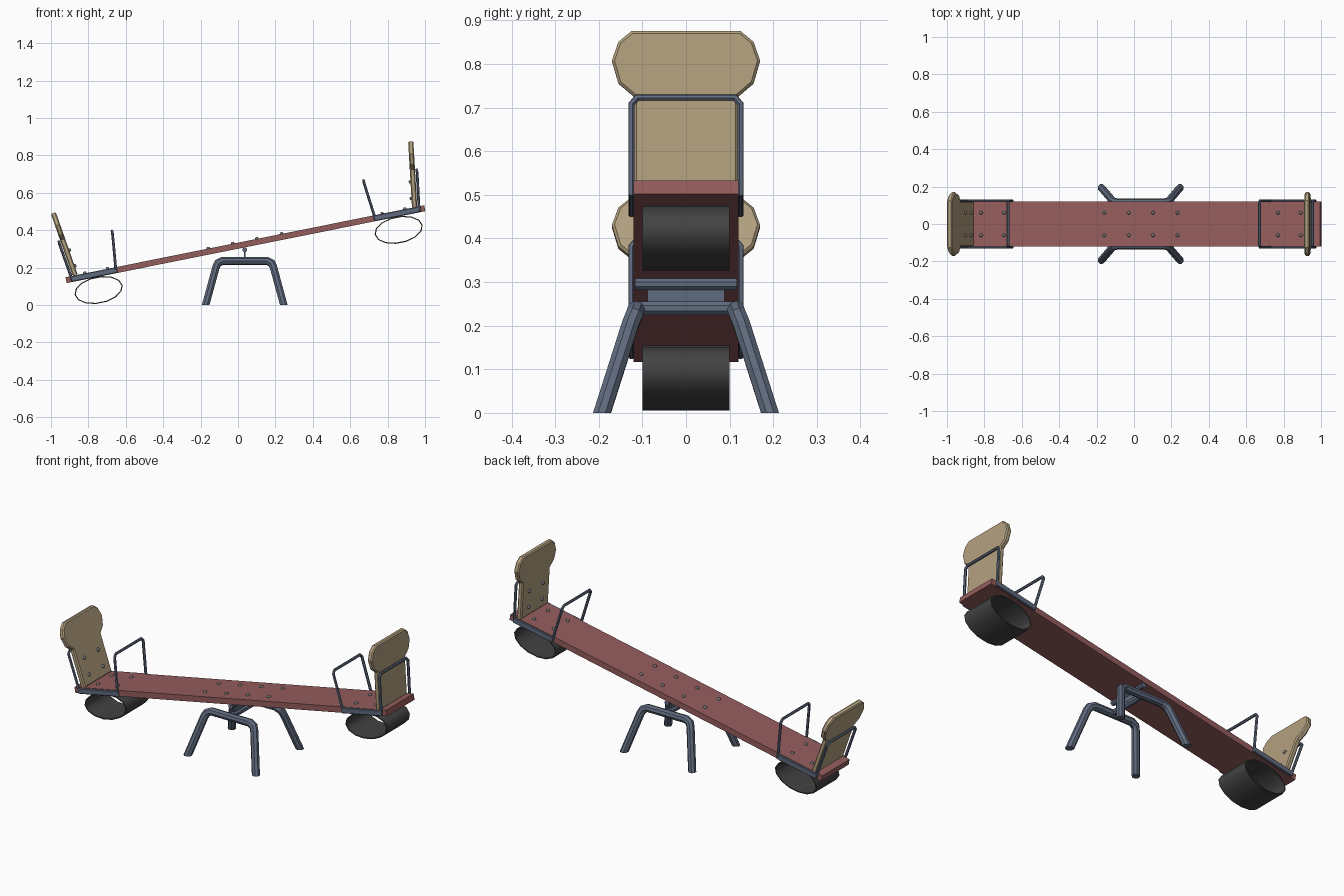
import bpy, bmesh, math
from mathutils import Matrix, Vector

if "Cube" in bpy.data.objects:
    bpy.data.objects.remove(bpy.data.objects["Cube"])


def material(name, rgb):
    m = bpy.data.materials.new(name)
    m.diffuse_color = (*rgb, 1)
    m.use_nodes = True
    m.node_tree.nodes["Principled BSDF"].inputs["Base Color"].default_value = m.diffuse_color
    return m


RED = material("faded red", (0.30, 0.11, 0.11))
TAN = material("tan", (0.45, 0.355, 0.215))
BLUE = material("slate blue", (0.118, 0.147, 0.212))
RUBBER = material("dark rubber", (0.055, 0.055, 0.055))
STEEL = material("bolt grey", (0.17, 0.185, 0.19))

# Everything on the plank is built level, then tilted about the pivot
TILT = Matrix.Translation((0.04, 0, 0.325)) @ Matrix.Rotation(-math.atan2(0.385, 1.92), 4, 'Y')
LEVEL = Matrix.Identity(4)
LEAN = math.radians(8)


def finish(bm, name, mat, matrix=LEVEL, smooth_angle=None):
    bm.transform(matrix)
    bmesh.ops.recalc_face_normals(bm, faces=bm.faces)
    if smooth_angle:
        for f in bm.faces:
            f.smooth = True
        for e in bm.edges:
            e.smooth = e.calc_face_angle(0) < math.radians(smooth_angle)
    me = bpy.data.meshes.new(name)
    bm.to_mesh(me)
    bm.free()
    me.materials.append(mat)
    ob = bpy.data.objects.new(name, me)
    bpy.context.collection.objects.link(ob)
    return ob


def box(name, center, size, mat, matrix=LEVEL, bevel=0):
    bm = bmesh.new()
    bmesh.ops.create_cube(bm, size=1)
    bm.transform(Matrix.Translation(center) @ Matrix.Diagonal((*size, 1)))
    if bevel:
        bmesh.ops.bevel(bm, geom=bm.edges[:], offset=bevel, segments=1, affect='EDGES')
    return finish(bm, name, mat, matrix)


def tube(name, points, radius, mat, matrix=LEVEL, sides=8, cut_ground=False):
    """Sweep a polygon along a path with mitred corners."""
    pts = [Vector(p) for p in points]
    bm = bmesh.new()
    d0 = (pts[1] - pts[0]).normalized()
    a = d0.orthogonal().normalized()
    b = d0.cross(a)
    ring = [pts[0] + radius * (math.cos(t) * a + math.sin(t) * b)
            for t in ((i + 0.5) * 2 * math.pi / sides for i in range(sides))]
    rings = [[bm.verts.new(p) for p in ring]]
    for i in range(1, len(pts)):
        d = (pts[i] - pts[i - 1]).normalized()
        n = d if i == len(pts) - 1 else (d + (pts[i + 1] - pts[i]).normalized()).normalized()
        # slide every corner along the segment onto the mitre plane
        ring = [p + d * ((pts[i] - p).dot(n) / d.dot(n)) for p in ring]
        rings.append([bm.verts.new(p) for p in ring])
    for r, q in zip(rings, rings[1:]):
        for k in range(sides):
            bm.faces.new((r[k], r[(k + 1) % sides], q[(k + 1) % sides], q[k]))
    bm.faces.new(rings[0])
    bm.faces.new(rings[-1])
    if cut_ground:
        bmesh.ops.bisect_plane(bm, geom=bm.verts[:] + bm.edges[:] + bm.faces[:],
                               plane_co=(0, 0, 0), plane_no=(0, 0, 1), clear_inner=True)
        bmesh.ops.holes_fill(bm, edges=[e for e in bm.edges if e.is_boundary])
    return finish(bm, name, mat, matrix)


def bolts(name, places, matrix):
    """Low domes standing on the given (position, direction) pairs."""
    bm = bmesh.new()
    for pos, normal in places:
        rot = Vector((0, 0, 1)).rotation_difference(Vector(normal)).to_matrix().to_4x4()
        bmesh.ops.create_uvsphere(bm, u_segments=8, v_segments=6, radius=0.01,
                                  matrix=Matrix.Translation(pos) @ rot)
    return finish(bm, name, STEEL, matrix, 60)


# Plank and its bolts
box("plank", (0, 0, 0), (1.956, 0.24, 0.032), RED, TILT)
bolts("plank_bolts", [((s * u, y, 0.016), (0, 0, 1)) for s in (-1, 1)
                      for u in (0.066, 0.2, 0.748, 0.872) for y in (-0.06, 0.06)], TILT)

half = [(0.12, 0), (0.12, 0.205), (0.155, 0.235), (0.17, 0.287), (0.155, 0.33), (0.125, 0.355)]
outline = half + [(-y, t) for y, t in reversed(half)]

for side, s in (("left", -1), ("right", 1)):
    def back_point(y, t, d):
        return (s * (0.925 + t * math.sin(LEAN) + d * math.cos(LEAN)), y,
                0.014 + t * math.cos(LEAN) - d * math.sin(LEAN))

    # Backrest board with chamfered rim
    bm = bmesh.new()
    inner = [bm.verts.new(back_point(y, t, -0.014)) for y, t in outline]
    outer = [bm.verts.new(back_point(y, t, 0.014)) for y, t in outline]
    caps = [bm.faces.new(inner), bm.faces.new(outer)]
    for k in range(len(outline)):
        j = (k + 1) % len(outline)
        bm.faces.new((inner[k], inner[j], outer[j], outer[k]))
    rim = list({e for f in caps for e in f.edges})
    bmesh.ops.recalc_face_normals(bm, faces=bm.faces)
    bmesh.ops.bevel(bm, geom=rim, offset=0.006, segments=1, affect='EDGES')
    finish(bm, side + "_backrest", TAN, TILT)
    bolts(side + "_backrest_bolts",
          [(back_point(y, t, -0.014), (-s * math.cos(LEAN), 0, math.sin(LEAN)))
           for y in (-0.06, 0.06) for t in (0.05, 0.14)], TILT)

    # Handle and backrest hoop, both hooked onto the side rails
    for part, u0, u1 in (("handle", 0.708, 0.686), ("backrest_hoop", 0.945, 0.975)):
        path = [(u0, -0.125, -0.012), (u1, -0.125, 0.195), (u1, -0.112, 0.21)]
        path += [(u, -y, w) for u, y, w in reversed(path)]
        tube(side + "_" + part, [(s * u, y, w) for u, y, w in path], 0.0075, BLUE, TILT, 6)
    for name, y in (("front", -0.125), ("back", 0.125)):
        box(f"{side}_{name}_rail", (s * 0.826, y, 0), (0.25, 0.012, 0.03), BLUE, TILT, 0.003)

    # Squashed tyre bumper under the seat
    bm = bmesh.new()
    n = 14
    loops = []
    for y, k in ((-0.1, 0), (0.1, 0), (0.1, 0.006), (-0.1, 0.006)):
        loops.append([bm.verts.new((s * 0.818 + (0.131 - k) * math.cos(2 * math.pi * i / n), y,
                                    -0.086 + (0.072 - k) * math.sin(2 * math.pi * i / n)))
                      for i in range(n)])
    for a, b in zip(loops, loops[1:] + loops[:1]):
        for i in range(n):
            bm.faces.new((a[i], a[(i + 1) % n], b[(i + 1) % n], b[i]))
    finish(bm, side + "_tyre", RUBBER, TILT, 60)

# Stand: two splayed hoops cut flat at the ground
CX = 0.036
for name, s in (("front", -1), ("back", 1)):
    path = [(-0.217, 0.202, -0.03), (-0.153, 0.127, 0.205), (-0.143, 0.119, 0.224), (-0.118, 0.115, 0.236)]
    path += [(-x, y, z) for x, y, z in reversed(path)]
    tube(name + "_leg_hoop", [(CX + x, s * y, z) for x, y, z in path], 0.021, BLUE, cut_ground=True)

# Cross bar, web plate and pivot tube
tube("cross_bar", [(CX, -0.11, 0.24), (CX, 0.11, 0.24)], 0.017, BLUE)
box("pivot_plate", (CX, 0, 0.262), (0.01, 0.176, 0.06), BLUE)
tube("pivot_tube", [(CX, -0.117, 0.295), (CX, 0.117, 0.295)], 0.014, BLUE)
